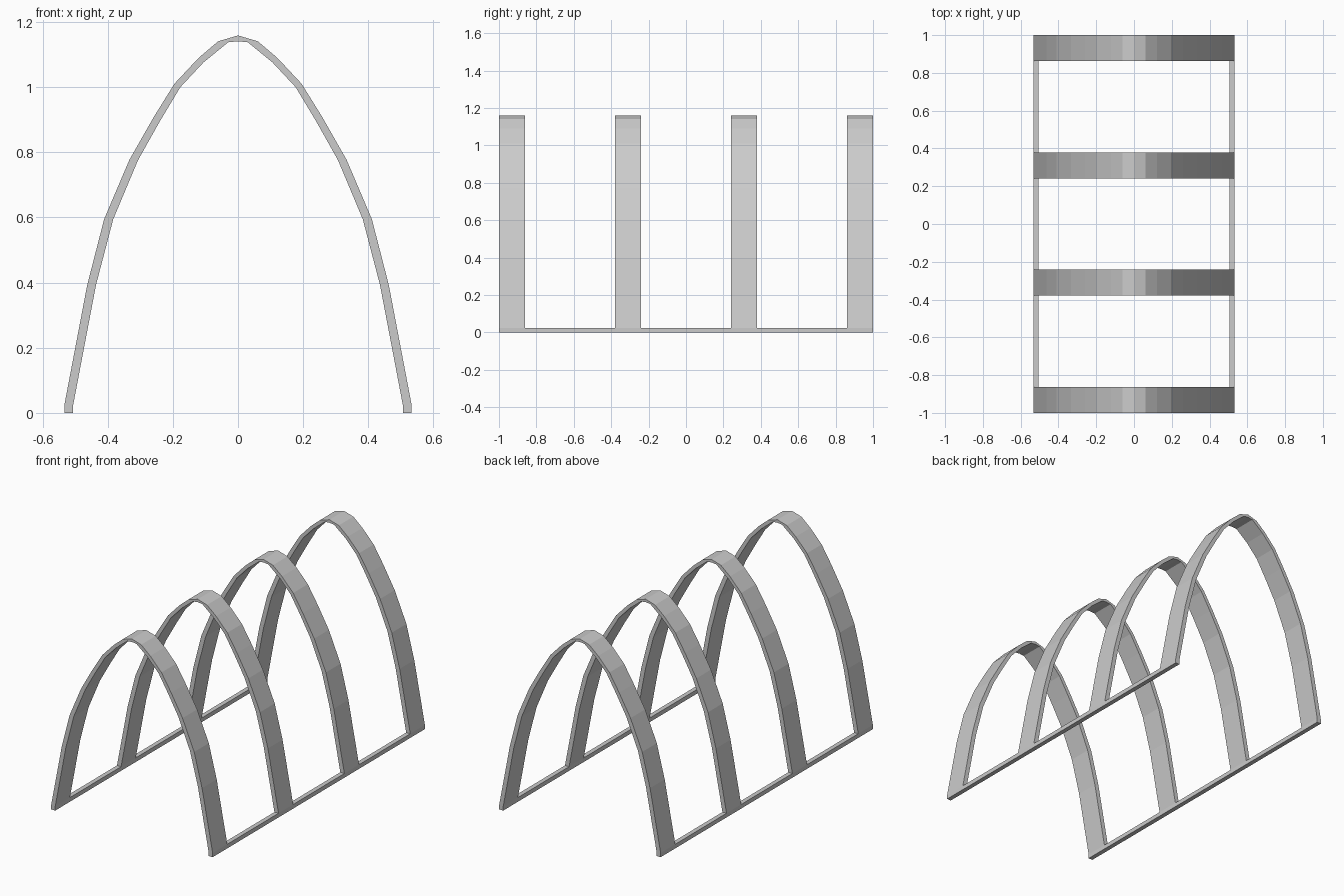
import bpy
import bmesh

cube = bpy.data.objects.get("Cube")
if cube:
    bpy.data.objects.remove(cube, do_unlink=True)

grey = bpy.data.materials.new("plain_grey")
grey.use_nodes = True
colour = (0.6, 0.6, 0.6, 1)
grey.diffuse_color = colour
grey.node_tree.nodes["Principled BSDF"].inputs["Base Color"].default_value = colour

# Half profiles of the arch band, foot to crown (x, z)
OUTER = [(0.533, 0), (0.533, 0.025), (0.463, 0.393), (0.411, 0.595), (0.334, 0.776),
         (0.259, 0.908), (0.195, 1.011), (0.121, 1.09), (0.061, 1.141), (0, 1.159)]
INNER = [(0.506, 0), (0.506, 0.025), (0.436, 0.393), (0.383, 0.595), (0.307, 0.776),
         (0.239, 0.897), (0.177, 1.0), (0.106, 1.076), (0.03, 1.138), (0, 1.141)]
ARCH_WIDTH = 0.138
ARCH_STARTS = [-1 + i * (2 - ARCH_WIDTH) / 3 for i in range(4)]
RAIL_HEIGHT = 0.025


def full(half):
    return half + [(-x, z) for x, z in reversed(half[:-1])]


def finish(name, bm):
    bmesh.ops.recalc_face_normals(bm, faces=bm.faces)
    mesh = bpy.data.meshes.new(name)
    bm.to_mesh(mesh)
    bm.free()
    mesh.materials.append(grey)
    bpy.context.collection.objects.link(bpy.data.objects.new(name, mesh))


def arch(name, y):
    """Closed band of quads swept along the arch profile."""
    bm = bmesh.new()
    rings = []
    for (ox, oz), (ix, iz) in zip(full(OUTER), full(INNER)):
        corners = [(ox, y, oz), (ox, y + ARCH_WIDTH, oz),
                   (ix, y + ARCH_WIDTH, iz), (ix, y, iz)]
        rings.append([bm.verts.new(c) for c in corners])
    for a, b in zip(rings, rings[1:]):
        for k in range(4):
            n = (k + 1) % 4
            bm.faces.new((a[k], a[n], b[n], b[k]))
    bm.faces.new(rings[0])
    bm.faces.new(rings[-1])
    finish(name, bm)


def rail(name, side, y0, y1):
    """Ground rail between two neighbouring arches."""
    bm = bmesh.new()
    bmesh.ops.create_cube(bm, size=1)
    x0, x1 = INNER[0][0], OUTER[0][0]
    bmesh.ops.scale(bm, vec=(x1 - x0, y1 - y0, RAIL_HEIGHT), verts=bm.verts)
    bmesh.ops.translate(bm, vec=(side * (x0 + x1) / 2, (y0 + y1) / 2, RAIL_HEIGHT / 2),
                        verts=bm.verts)
    finish(name, bm)


# Four arches
for i, start in enumerate(ARCH_STARTS):
    arch(f"arch_{i + 1}", start)

# Ground rails joining the arch feet on both sides
for side, label in ((1, "left"), (-1, "right")):
    for i in range(3):
        rail(f"{label}_rail_{i + 1}", side, ARCH_STARTS[i] + ARCH_WIDTH, ARCH_STARTS[i + 1])
